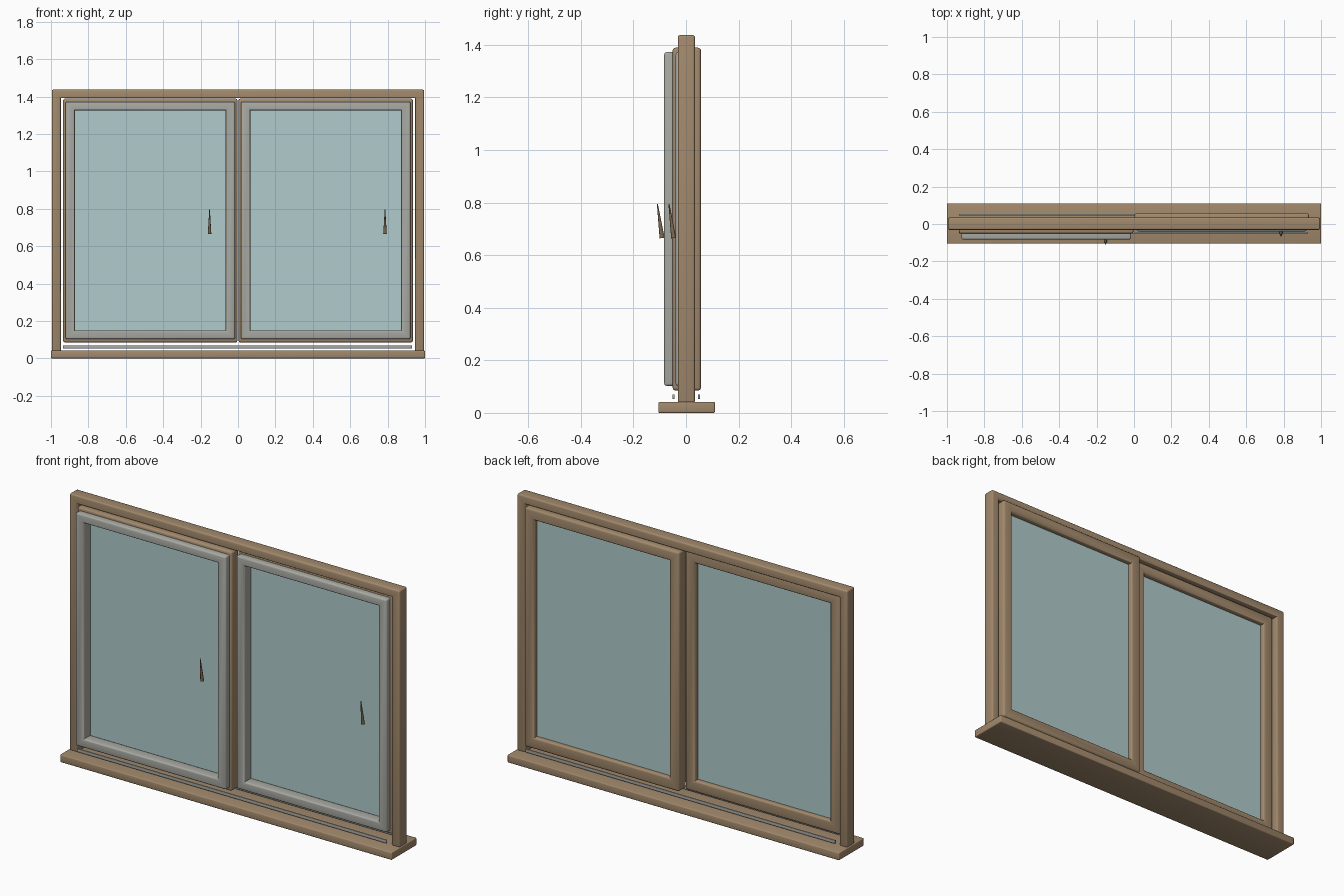
import bpy, bmesh, math
from mathutils import Matrix, Vector

if "Cube" in bpy.data.objects:
    bpy.data.objects.remove(bpy.data.objects["Cube"])


def material(name, rgb):
    m = bpy.data.materials.new(name)
    m.diffuse_color = (*rgb, 1)
    m.use_nodes = True
    m.node_tree.nodes["Principled BSDF"].inputs["Base Color"].default_value = m.diffuse_color
    return m


WOOD = material("wood", (0.36, 0.25, 0.15))
GLASS = material("glass", (0.44, 0.60, 0.60))
GREY = material("grey_trim", (0.40, 0.40, 0.37))
BRONZE = material("bronze", (0.20, 0.14, 0.08))


def finish(name, bm, mat, bevel=0.0, segments=3):
    """Round the convex edges, then turn the bmesh into a smooth shaded object."""
    bmesh.ops.recalc_face_normals(bm, faces=bm.faces)
    if bevel:
        edges = [e for e in bm.edges
                 if e.calc_face_angle(0) > 0.5 and e.is_convex]
        bmesh.ops.bevel(bm, geom=edges, offset=bevel, segments=segments,
                        profile=0.5, affect='EDGES', clamp_overlap=True)
    me = bpy.data.meshes.new(name)
    bm.to_mesh(me)
    bm.free()
    me.materials.append(mat)
    ob = bpy.data.objects.new(name, me)
    bpy.context.collection.objects.link(ob)
    bpy.ops.object.select_all(action='DESELECT')
    ob.select_set(True)
    bpy.context.view_layer.objects.active = ob
    bpy.ops.object.shade_smooth_by_angle(angle=math.radians(35))
    return ob


def box(name, x, y, z, mat, bevel=0.0):
    """Box from (min, max) pairs."""
    bm = bmesh.new()
    lo, hi = Vector((x[0], y[0], z[0])), Vector((x[1], y[1], z[1]))
    bmesh.ops.create_cube(bm, size=1, matrix=Matrix.Translation((lo + hi) / 2)
                          @ Matrix.Diagonal((*(hi - lo), 1)))
    return finish(name, bm, mat, bevel)


def surround(name, cx, outer, inner, y, mat, bevel, is_open=False):
    """Mitred frame; outer and inner are (half width, z min, z max)."""
    bm = bmesh.new()

    def loop(rect, yy):
        h, z0, z1 = rect
        return [bm.verts.new((cx + sx * h, yy, z))
                for sx, z in ((-1, z0), (-1, z1), (1, z1), (1, z0))]

    rings = [loop(outer, y[0]), loop(inner, y[0]),
             loop(inner, y[1]), loop(outer, y[1])]
    for i in range(3 if is_open else 4):
        j = (i + 1) % 4
        for a in range(4):
            b = (a + 1) % 4
            bm.faces.new((rings[a][i], rings[a][j], rings[b][j], rings[b][i]))
    if is_open:
        for i in (0, 3):
            bm.faces.new([r[i] for r in rings])
    return finish(name, bm, mat, bevel)


# Sill and fixed outer frame
box("sill", (-1, 1), (-0.105, 0.11), (0, 0.042), WOOD, 0.005)
surround("outer_frame", 0, (0.995, 0.038, 1.437), (0.947, 0.038, 1.391),
         (-0.031, 0.034), WOOD, 0.008, True)

# Sliding rails, front and back
for label, y0 in (("front", -0.051), ("back", 0.045)):
    box(label + "_rail", (-0.935, 0.93), (y0, y0 + 0.008), (0.053, 0.07), GREY, 0.001)

# Two identical sashes, the right one set further back
for label, side, dy in (("left", -1, 0.0), ("right", 1, 0.044)):
    cx = side * 0.469
    surround(label + "_sash", cx, (0.466, 0.085, 1.389), (0.407, 0.146, 1.33),
             (-0.051 + dy, 0.013 + dy), WOOD, 0.011)
    surround(label + "_sash_trim", cx, (0.453, 0.103, 1.372), (0.403, 0.15, 1.326),
             (-0.083 + dy, -0.02 + dy), GREY, 0.009)
    box(label + "_glass", (cx - 0.41, cx + 0.41), (-0.024 + dy, -0.014 + dy),
        (0.143, 1.333), GLASS)

    # Tapered handle leaning forward
    base = Vector((cx + 0.317, -0.091 + dy, 0.665))
    axis = Vector((0, -0.018, 0.13))
    bm = bmesh.new()
    bmesh.ops.create_cone(bm, cap_ends=True, segments=12, radius1=0.0095,
                          radius2=0.0018, depth=axis.length,
                          matrix=Matrix.Translation(base + axis / 2)
                          @ axis.to_track_quat('Z', 'Y').to_matrix().to_4x4())
    finish(label + "_handle", bm, BRONZE)
